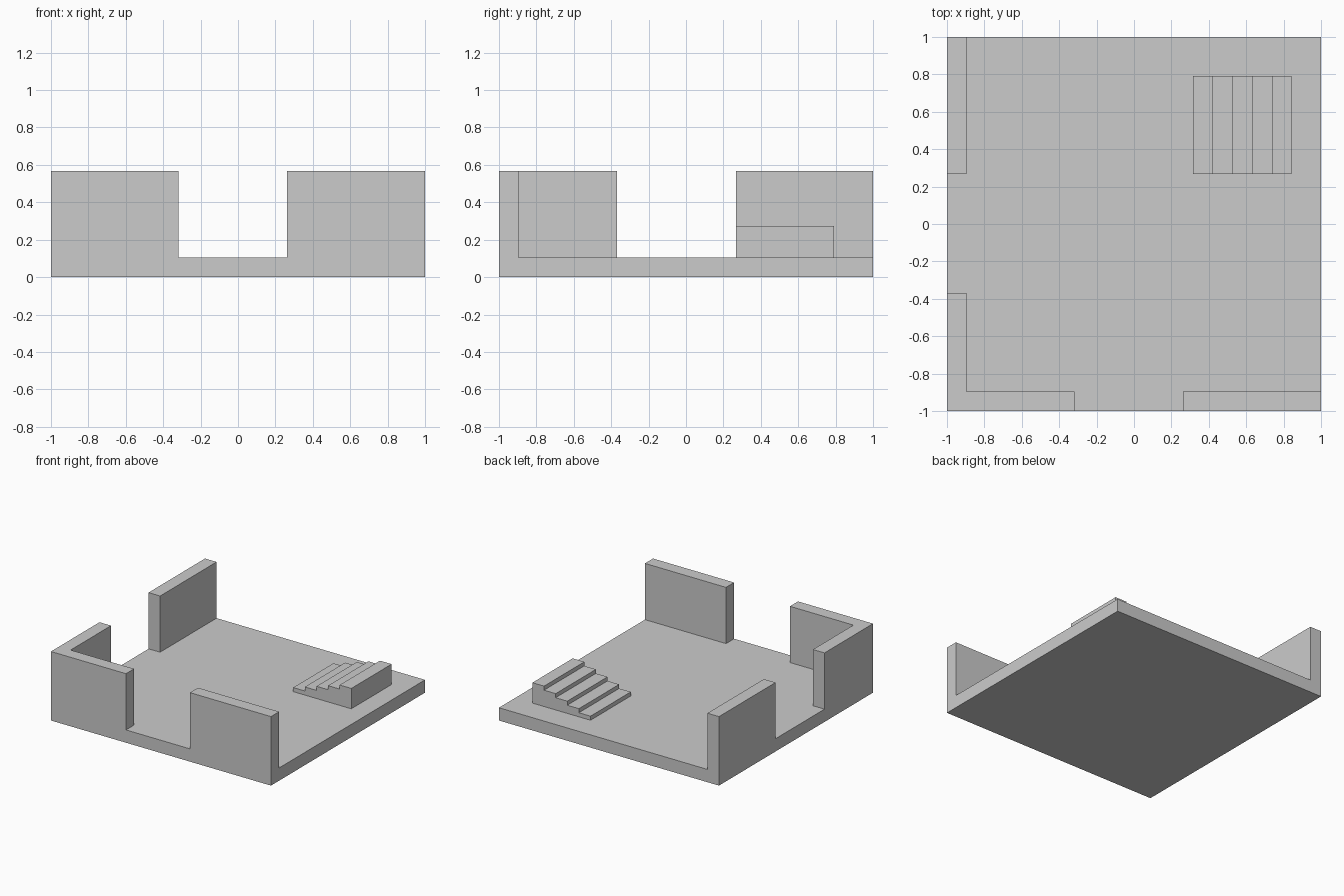
import bpy
import bmesh

cube = bpy.data.objects.get("Cube")
if cube:
    bpy.data.objects.remove(cube, do_unlink=True)

grey = bpy.data.materials.new("plain grey")
grey.use_nodes = True
colour = (0.6, 0.6, 0.6, 1)
grey.diffuse_color = colour
grey.node_tree.nodes["Principled BSDF"].inputs["Base Color"].default_value = colour

FLOOR = 0.105   # slab height
TOP = 0.567     # wall top
INNER = -0.895  # inner face of the walls


def prism(name, outline, axis, start, end):
    """Extrude a closed outline along y or z; the outline lies in the other two axes."""
    bm = bmesh.new()
    if axis == "z":
        points = [(a, b, start) for a, b in outline]
        step = (0, 0, end - start)
    else:
        points = [(a, start, b) for a, b in outline]
        step = (0, end - start, 0)
    face = bm.faces.new([bm.verts.new(p) for p in points])
    new = bmesh.ops.extrude_face_region(bm, geom=[face])["geom"]
    verts = [v for v in new if isinstance(v, bmesh.types.BMVert)]
    bmesh.ops.translate(bm, vec=step, verts=verts)
    bmesh.ops.recalc_face_normals(bm, faces=bm.faces)
    mesh = bpy.data.meshes.new(name)
    bm.to_mesh(mesh)
    bm.free()
    mesh.materials.append(grey)
    obj = bpy.data.objects.new(name, mesh)
    bpy.context.collection.objects.link(obj)
    return obj


def rect(x0, y0, x1, y1):
    return [(x0, y0), (x1, y0), (x1, y1), (x0, y1)]


# Floor slab
prism("floor", rect(-1, -1, 1, 1), "z", 0, FLOOR)

# Walls, with doorway gaps between them
prism("front_left_wall", rect(0.263, -1, 1, INNER), "z", FLOOR, TOP)
prism("back_right_wall", rect(-1, 0.267, INNER, 1), "z", FLOOR, TOP)
corner = [(-1, -1), (-0.318, -1), (-0.318, INNER),
          (INNER, INNER), (INNER, -0.37), (-1, -0.37)]
prism("corner_wall", corner, "z", FLOOR, TOP)

# Stairs rising toward +x: one stepped profile
STEPS, X0, TREAD, RISE = 5, 0.315, 0.1056, 0.0335
profile = [(X0, FLOOR)]
for i in range(STEPS):
    z = FLOOR + RISE * (i + 1)
    profile += [(X0 + TREAD * i, z), (X0 + TREAD * (i + 1), z)]
profile.append((X0 + TREAD * STEPS, FLOOR))
prism("stairs", profile, "y", 0.267, 0.79)
